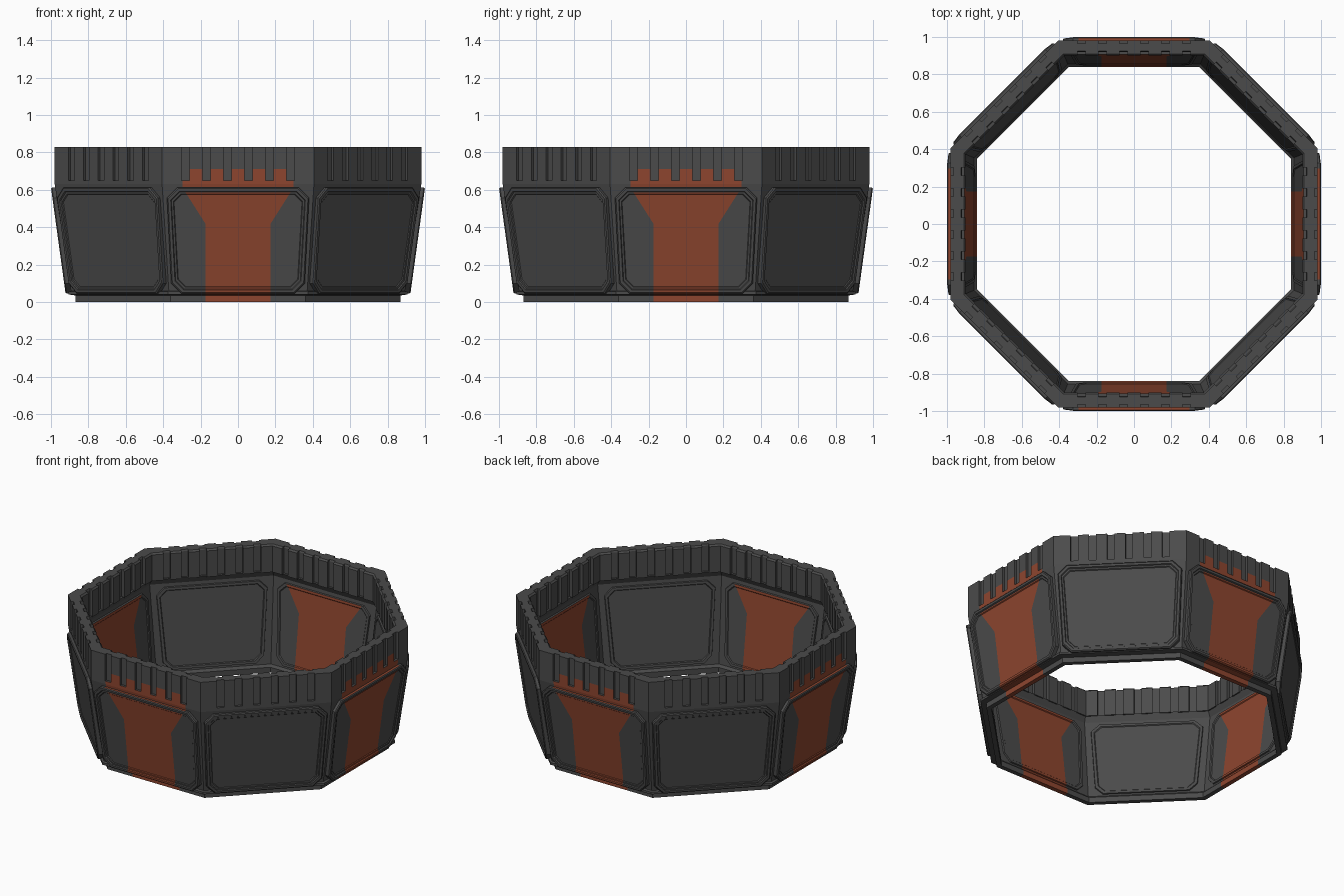
import bpy, bmesh, math
from mathutils import Vector

if "Cube" in bpy.data.objects:
    bpy.data.objects.remove(bpy.data.objects["Cube"])

T = math.tan(math.pi / 8)


def material(name, rgb):
    m = bpy.data.materials.new(name)
    m.diffuse_color = (*rgb, 1)
    m.use_nodes = True
    m.node_tree.nodes["Principled BSDF"].inputs["Base Color"].default_value = m.diffuse_color
    return m


GREY = material("charcoal grey", (0.07, 0.07, 0.07))
RUST = material("rust orange", (0.27, 0.06, 0.028))


def place(u, r, z, k):
    """Point on side k: u along the side, r outward from the centre."""
    a = k * math.pi / 4
    return Vector((r * math.sin(a) + u * math.cos(a), -r * math.cos(a) + u * math.sin(a), z))


def orange_limit(z, r):
    if z < 0.42:
        return 0.175
    if z < 0.585:
        return 0.175 + (z - 0.42) * 0.105 / 0.165
    if 0.61 < z < 0.71 and r > 0.973:
        return 0.297
    return 0


def finish(bm, name):
    # cut the outlines of the painted stripes, then colour faces by position
    bmesh.ops.recalc_face_normals(bm, faces=bm.faces)
    planes = [((0, 0, z), (0, 0, 1)) for z in (0.42, 0.585, 0.615, 0.71)]
    for s in (-1, 1):
        for ax in (0, 1):
            for d in (0.175, 0.297):
                p, n = [0, 0, 0], [0, 0, 0]
                p[ax], n[ax] = s * d, 1
                planes.append((p, n))
            p, n = [0, 0, 0.42], [0, 0, -0.105]
            p[ax], n[ax] = s * 0.175, s * 0.165
            planes.append((p, n))
    for p, n in planes:
        bmesh.ops.bisect_plane(bm, geom=bm.verts[:] + bm.edges[:] + bm.faces[:],
                               plane_co=p, plane_no=Vector(n).normalized(), dist=1e-5)
    for f in bm.faces:
        c = f.calc_center_median()
        u, r = sorted((abs(c.x), abs(c.y)))
        f.material_index = int(u < orange_limit(c.z, r))
    me = bpy.data.meshes.new(name)
    bm.to_mesh(me)
    bm.free()
    me.materials.append(GREY)
    me.materials.append(RUST)
    bpy.context.collection.objects.link(bpy.data.objects.new(name, me))


def bridge(bm, a, b):
    for i in range(len(a)):
        j = (i + 1) % len(a)
        bm.faces.new((a[i], a[j], b[j], b[i]))


# sloping octagonal wall with its foot ring
profile = [(0.84, 0), (0.87, 0), (0.87, 0.035), (0.905, 0.04), (0.905, 0.055), (0.893, 0.06),
           (0.98, 0.63), (0.98, 0.65), (0.905, 0.65), (0.925, 0.61), (0.855, 0.05), (0.84, 0.035)]
bm = bmesh.new()
rings = [[bm.verts.new(place(r * T, r, z, k)) for k in range(8)] for r, z in profile]
for i in range(len(rings)):
    bridge(bm, rings[i], rings[(i + 1) % len(rings)])
finish(bm, "octagonal_wall")


# notched upper band: plan outlines with six slots per side
def outline(bm, z, r, depth):
    pts = []
    for k in range(8):
        pts.append(place(-r * T, r, z, k))
        for i in range(6):
            c = (i - 2.5) * 0.112
            for u, d in ((-0.022, 0), (-0.022, depth), (0.022, depth), (0.022, 0)):
                pts.append(place(c + u, r + d, z, k))
    return [bm.verts.new(p) for p in pts]


bm = bmesh.new()
loops = [outline(bm, 0.645, 0.98, -0.016), outline(bm, 0.83, 0.98, -0.016),
         outline(bm, 0.83, 0.91, 0.015), outline(bm, 0.82, 0.90, 0.02),
         outline(bm, 0.645, 0.90, 0.02)]
for i in range(5):
    bridge(bm, loops[i], loops[(i + 1) % 5])
finish(bm, "notched_top_band")


# framed panels with clipped corners
def clipped(wt, wb, z0, z1, c, i):
    wt, wb, z0, z1, c = wt - i, wb - i, z0 + i, z1 - i, c - 0.4 * i
    half = [(wb - c, z0), (wb, z0 + c), (wt, z1 - c), (wt - c, z1)]
    return half + [(-u, z) for u, z in reversed(half)]


def panels(name, shape, r0, r1, side, steps):
    z0, z1 = shape[2], shape[3]
    bm = bmesh.new()
    for k in range(8):
        prev = first = None
        for inset, off in steps:
            ring = [bm.verts.new(place(u, r0 + (r1 - r0) * (z - z0) / (z1 - z0) + side * off, z, k))
                    for u, z in clipped(*shape, inset)]
            if prev:
                bridge(bm, prev, ring)
            else:
                first = ring
            prev = ring
        bm.faces.new(prev)
        bm.faces.new(first[::-1])
    finish(bm, name)


panels("outer_panels", (0.38, 0.357, 0.045, 0.612, 0.055), 0.922, 1.0, 1,
       [(0, -0.035), (0, -0.006), (0.006, 0), (0.02, 0), (0.024, -0.007),
        (0.034, -0.007), (0.038, -0.012)])
panels("inner_panels", (0.345, 0.315, 0.06, 0.59, 0.05), 0.847, 0.913, -1,
       [(0, -0.015), (0.004, 0), (0.02, 0), (0.025, -0.005)])
